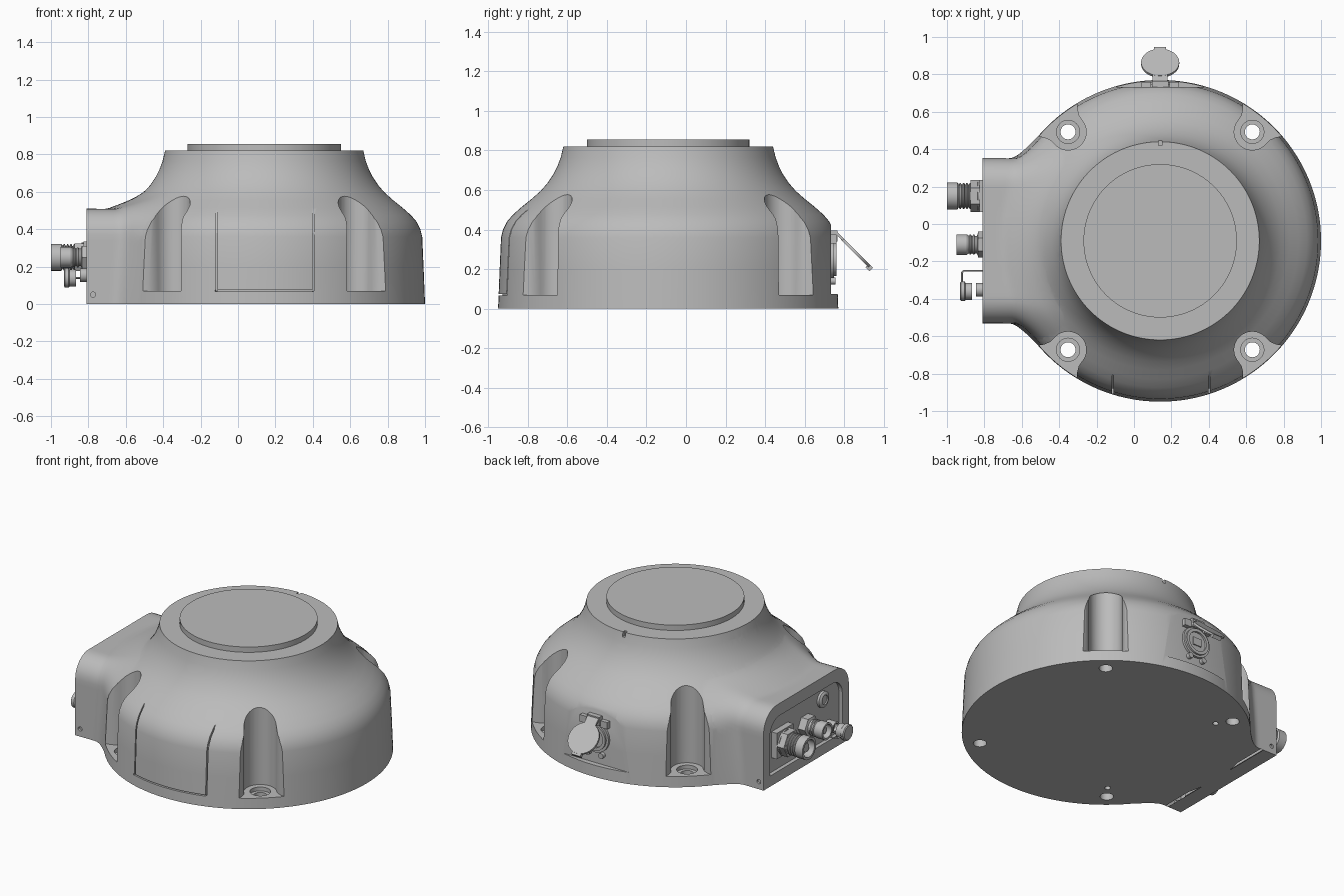
import bpy, bmesh, math
from mathutils import Matrix, Vector

cube = bpy.data.objects.get("Cube")
if cube:
    bpy.data.objects.remove(cube, do_unlink=True)

CX, CY = 0.14, -0.09          # axis of the round body
grey = bpy.data.materials.new("light_grey")
grey.use_nodes = True
grey.diffuse_color = (0.5, 0.5, 0.5, 1)
grey.node_tree.nodes["Principled BSDF"].inputs["Base Color"].default_value = (0.5, 0.5, 0.5, 1)


def finish(name, bm):
    bmesh.ops.recalc_face_normals(bm, faces=bm.faces)
    mesh = bpy.data.meshes.new(name)
    bm.to_mesh(mesh)
    bm.free()
    mesh.materials.append(grey)
    ob = bpy.data.objects.new(name, mesh)
    bpy.context.collection.objects.link(ob)
    return ob


def loft(name, rings):
    """Skin closed rings of points and cap both ends."""
    bm = bmesh.new()
    rows = [[bm.verts.new(p) for p in ring] for ring in rings]
    n = len(rows[0])
    for a, b in zip(rows, rows[1:]):
        for i in range(n):
            j = (i + 1) % n
            bm.faces.new((a[i], a[j], b[j], b[i]))
    bm.faces.new(rows[0])
    bm.faces.new(rows[-1])
    return finish(name, bm)


def place(axis, u, v, w):
    return {"x": (w, u, v), "y": (u, w, v), "z": (u, v, w)}[axis]


def prism(name, axis, outline, a, b):
    return loft(name, [[place(axis, u, v, w) for u, v in outline] for w in (a, b)])


def circle(u, v, r, n=32):
    return [(u + r * math.cos(2 * math.pi * i / n), v + r * math.sin(2 * math.pi * i / n)) for i in range(n)]


def rect(u0, u1, v0, v1):
    return [(u0, v0), (u1, v0), (u1, v1), (u0, v1)]


def lathe(name, axis, u, v, profile, n=32):
    """Profile of (radius, position along axis)."""
    return loft(name, [[place(axis, p, q, w) for p, q in circle(u, v, r, n)] for r, w in profile])


def boolean(target, tool, operation="DIFFERENCE"):
    mod = target.modifiers.new("cut", "BOOLEAN")
    mod.operation, mod.solver, mod.object = operation, "EXACT", tool
    bpy.context.view_layer.objects.active = target
    bpy.ops.object.modifier_apply(modifier=mod.name)
    bpy.data.objects.remove(tool, do_unlink=True)


# Round body profile
PROFILE = [(.86, 0), (.852, .2), (.845, .36), (.835, .4), (.815, .44), (.785, .475), (.74, .515),
           (.69, .555), (.645, .595), (.61, .635), (.58, .68), (.56, .72), (.543, .765), (.53, .82)]
body = lathe("body", "z", CX, CY, PROFILE, 144)


def body_radius(z):
    for (r0, z0), (r1, z1) in zip(PROFILE, PROFILE[1:]):
        if z <= z1:
            return r0 + (r1 - r0) * (z - z0) / (z1 - z0)
    return 0


# Connector housing: rounded box blended into the round body
HALF, HIGH, CORNER = 0.4425, 0.51, 0.14


def in_box(x, y, z):
    dy, dz = abs(y) - HALF + CORNER, z - HIGH + CORNER
    return math.hypot(max(dy, 0), max(dz, 0)) <= CORNER


def in_body(x, y, z):
    return math.hypot(x - CX, y) < body_radius(z)


def reach(inside, x, phi):
    lo, hi = 0.0, 1.5
    for _ in range(30):
        mid = (lo + hi) / 2
        if inside(x, mid * math.cos(phi), mid * math.sin(phi)):
            lo = mid
        else:
            hi = mid
    return lo


def housing_ring(x, steps=72, blend=0.15):
    ring = []
    for i in range(steps + 1):
        phi = math.pi * i / steps
        a, b = reach(in_box, x, phi), reach(in_body, x, phi)
        h = max(blend - abs(a - b), 0) / blend
        r = max(a, b) + h * h * blend / 4 - (x + 0.81) * 0.01
        ring.append((x, CY + r * math.cos(phi), r * math.sin(phi)))
    return ring


stations = [-0.81, -0.74] + [-0.71 + 0.02 * i for i in range(19)]
boolean(body, loft("housing", [housing_ring(x) for x in stations]), "UNION")

# Four bolt pockets, each with counterbore and through hole
arc = [(0.097 * math.cos(t), 0.097 * math.sin(t))
       for t in (math.pi / 2 + math.pi * i / 20 for i in range(21))]
pocket = arc + [(.03, -.1), (.06, -.115), (.09, -.14), (.25, -.26),
                (.25, .26), (.09, .14), (.06, .115), (.03, .1)]
for sx in (-1, 1):
    for sy in (-1, 1):
        px, py = CX + sx * 0.4925, CY + sy * 0.5825
        ang = math.atan2(py - CY, px - CX)
        c, s = math.cos(ang), math.sin(ang)
        outline = [(px + u * c - v * s, py + u * s + v * c) for u, v in pocket]
        boolean(body, prism("pocket_cutter", "z", outline, 0.07, 1))
        boolean(body, prism("bore_cutter", "z", circle(px, py, 0.062), 0.045, 0.2))
        boolean(body, prism("hole_cutter", "z", circle(px, py, 0.04), -0.1, 0.2))

# Small locating holes underneath
for sy in (-1, 1):
    boolean(body, prism("pin_cutter", "z", circle(CX - 0.43, CY + sy * 0.5, 0.018, 16), -0.1, 0.04))

# Front access panel seams
for x in (-0.113, 0.403):
    seam = [(-1, .07), (-.88, .07), (-.88, .38), (-.8, .5), (-1, .5)]
    boolean(body, prism("seam_cutter", "x", seam, x - 0.004, x + 0.004))
arc_in, arc_out = [], []
for i in range(25):
    t = math.radians(-90 - 17.9 + 35.8 * i / 24)
    arc_in.append((CX + 0.838 * math.cos(t), CY + 0.838 * math.sin(t)))
    arc_out.append((CX + 0.9 * math.cos(t), CY + 0.9 * math.sin(t)))
boolean(body, prism("seam_cutter", "z", arc_in + arc_out[::-1], 0.066, 0.074))

# Flat rear pad, rim notch, housing recess and side screw holes
boolean(body, prism("pad_cutter", "x", rect(.733, 1, .075, .6), CX - 0.24, CX + 0.24))
boolean(body, prism("notch_cutter", "z", rect(.13, .15, .42, .5), 0.79, 0.9))
recess = [(CY - 0.375, .07), (CY + 0.375, .07)]
for side, start in ((1, 0), (-1, 90)):
    for i in range(9):
        t = math.radians(start + 90 * i / 8)
        recess.append((CY + side * 0.275 + 0.1 * math.cos(t), 0.33 + 0.1 * math.sin(t)))
boolean(body, prism("recess_cutter", "x", recess, -0.9, -0.785))
for a, b in ((0.34, 0.4), (-0.6, -0.515)):
    boolean(body, prism("screw_cutter", "y", circle(-0.775, 0.05, 0.014, 16), a, b))

# Raised top disc
prism("top_disc", "z", circle(CX, CY, 0.41, 128), 0.81, 0.855)


def ribbed_plug(name, y, z, r, tip):
    """Threaded barrel with an open mouth, pointing to -x."""
    prof = [(r * 1.1, -0.78), (r * 1.1, -0.835), (r * 0.85, -0.84)]
    x = -0.85
    while x > tip + 0.07:
        prof += [(r * 0.85, x), (r * 0.97, x - 0.004), (r * 0.97, x - 0.01), (r * 0.85, x - 0.014)]
        x -= 0.018
    prof += [(r, tip + 0.055), (r, tip), (r * 0.78, tip), (r * 0.78, tip + 0.05),
             (r * 0.4, tip + 0.05), (r * 0.4, tip + 0.02)]
    lathe(name, "x", y, z, prof)


# Housing connectors
ribbed_plug("large_plug", 0.15, 0.25, 0.072, -1.0)
prism("large_plug_flange", "x", rect(.065, .235, .165, .335), -0.825, -0.78)
prism("large_plug_nut", "x", circle(.15, .25, .086, 6), -0.875, -0.82)
ribbed_plug("small_plug", -0.11, 0.25, 0.055, -0.95)
prism("small_plug_nut", "x", circle(-.11, .25, .07, 6), -0.835, -0.78)
lathe("socket", "x", -0.352, 0.155, [(.036, -.78), (.036, -.845), (.025, -.845), (.025, -.82)])
lathe("socket_cap", "x", -0.36, 0.14,
      [(.045, -.865), (.045, -.9), (.052, -.905), (.052, -.925), (.045, -.93)])
lathe("blank_plug", "x", -0.29, 0.35, [(.052, -.78), (.052, -.8), (.04, -.808), (.03, -.808), (.03, -.8)])

# Cap lanyard
curve = bpy.data.curves.new("cap_lanyard", "CURVE")
curve.dimensions = "3D"
curve.bevel_depth = 0.005
curve.bevel_resolution = 2
path = [(-.79, -.25, .14), (-.91, -.25, .14), (-.92, -.26, .14), (-.92, -.32, .14)]
spline = curve.splines.new("POLY")
spline.points.add(len(path) - 1)
for point, co in zip(spline.points, path):
    point.co = (*co, 1)
curve.materials.append(grey)
bpy.context.collection.objects.link(bpy.data.objects.new("cap_lanyard", curve))

# Rear socket with screws
prism("rear_flange", "y", circle(CX, 0.25, 0.1, 40), 0.72, 0.748)
lathe("rear_socket", "y", CX, 0.25, [(.085, .74), (.085, .76), (.065, .76), (.065, .742)])
prism("rear_socket_core", "y", rect(CX - .03, CX + .03, .225, .275), 0.73, 0.755)
prism("rear_hinge", "y", rect(CX - .045, CX + .045, .34, .395), 0.725, 0.765)
for sx in (-1, 1):
    prism("rear_ear", "y", rect(CX + sx * .075 - .025, CX + sx * .075 + .025, .33, .375), 0.725, 0.76)
    prism("rear_screw", "y", circle(CX + sx * .05, .14, .018, 16), 0.725, 0.757)

# Hinged lid hanging open at a slant
tilt = Matrix.Translation(Vector((CX, 0.86, 0.283))) @ Matrix.Rotation(math.radians(-45), 4, "X")
for ob in (prism("rear_lid", "z", circle(0, 0, 0.102, 48), -0.007, 0.007),
           prism("lid_strap", "z", rect(-.04, .04, -.15, 0), -0.006, 0.006),
           prism("lid_tab", "z", rect(-.032, .032, .085, .115), -0.018, 0.006)):
    ob.data.transform(tilt)

# Shading
bpy.ops.object.select_all(action="DESELECT")
for ob in bpy.context.collection.objects:
    if ob.type == "MESH":
        ob.select_set(True)
bpy.context.view_layer.objects.active = body
bpy.ops.object.shade_smooth_by_angle(angle=math.radians(30))
